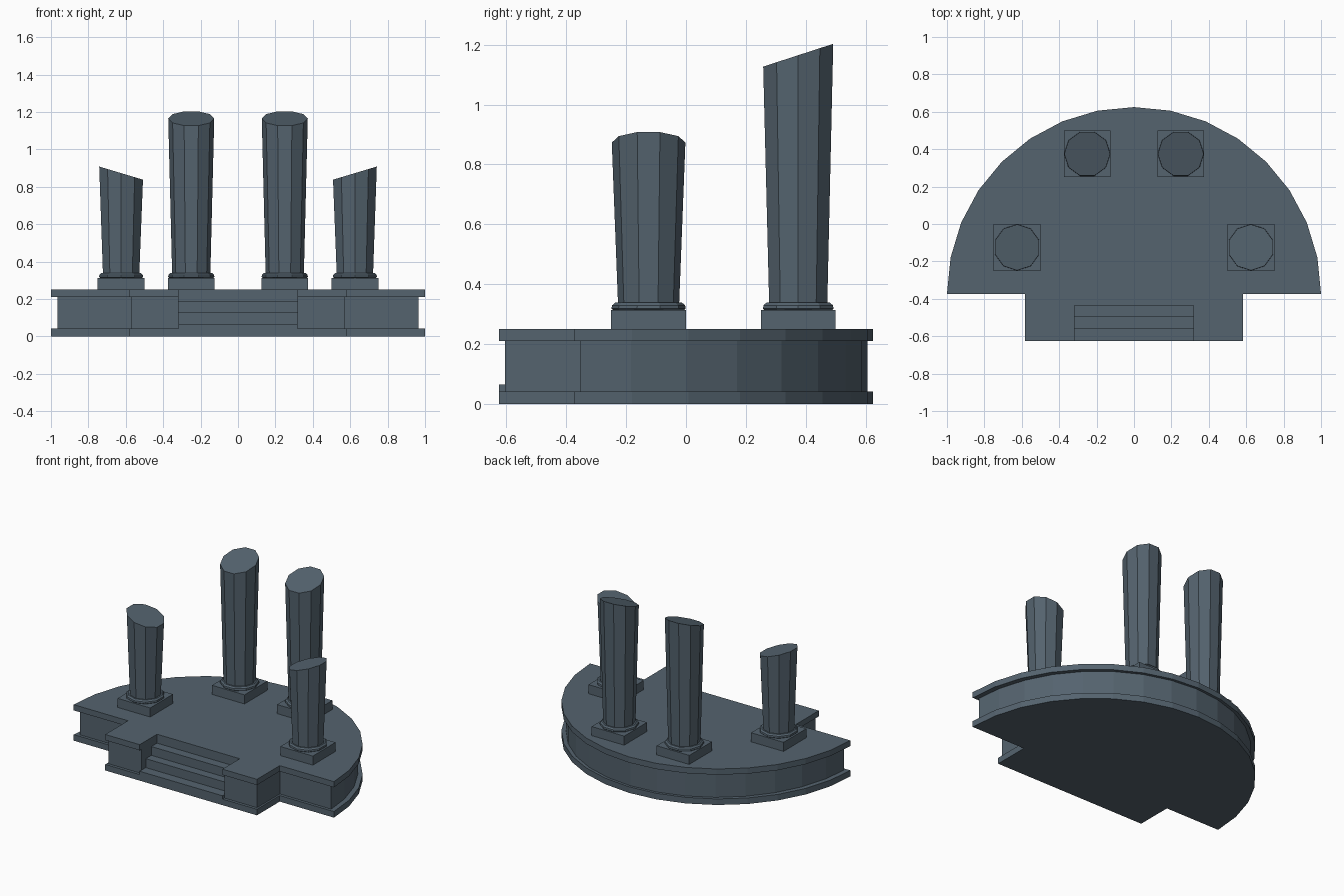
import bpy, bmesh, math

if "Cube" in bpy.data.objects:
    bpy.data.objects.remove(bpy.data.objects["Cube"])

stone = bpy.data.materials.new("slate_stone")
stone.diffuse_color = (0.089, 0.125, 0.157, 1)
stone.use_nodes = True
stone.node_tree.nodes["Principled BSDF"].inputs["Base Color"].default_value = stone.diffuse_color


def finish(name, bm):
    bmesh.ops.recalc_face_normals(bm, faces=bm.faces)
    me = bpy.data.meshes.new(name)
    bm.to_mesh(me)
    bm.free()
    me.materials.append(stone)
    ob = bpy.data.objects.new(name, me)
    bpy.context.collection.objects.link(ob)
    return ob


def extrude(name, pts, vec):
    """Solid made by sweeping a flat outline along a vector."""
    bm = bmesh.new()
    face = bm.faces.new([bm.verts.new(p) for p in pts])
    res = bmesh.ops.extrude_face_region(bm, geom=[face], use_keep_orig=True)
    bmesh.ops.translate(bm, vec=vec, verts=[v for v in res["geom"] if isinstance(v, bmesh.types.BMVert)])
    return finish(name, bm)


def platform(name, z0, z1, rx, ry, edge, block, front, notch):
    """Half-round slab with a front block, optionally notched for steps."""
    pts = [(rx * math.cos(math.pi * i / 16), -0.375 + ry * math.sin(math.pi * i / 16))
           for i in range(17)]
    pts[0], pts[-1] = (rx, edge), (-rx, edge)
    pts += [(-block, edge), (-block, front)]
    if notch:
        pts += [(-0.318, front), (-0.318, -0.435), (0.318, -0.435), (0.318, front)]
    pts += [(block, front), (block, edge)]
    return extrude(name, [(x, y, z0) for x, y in pts], (0, 0, z1 - z0))


# Stage: base slab, recessed wall, top slab
platform("base_slab", 0, 0.042, 1, 1, -0.375, 0.583, -0.625, False)
platform("recessed_wall", 0.042, 0.21, 0.965, 0.982, -0.355, 0.57, -0.605, True)
platform("top_slab", 0.21, 0.25, 1, 1, -0.375, 0.583, -0.625, True)

# Steps: stair profile swept across the notch
stairs = [(-0.625, 0.042), (-0.625, 0.065), (-0.558, 0.065), (-0.558, 0.127),
          (-0.497, 0.127), (-0.497, 0.188), (-0.435, 0.188), (-0.435, 0.042)]
extrude("front_steps", [(-0.318, y, z) for y, z in stairs], (0.636, 0, 0))


def lathe(name, x, y, profile, turn, slope=(0, 0)):
    """Ten-sided turned solid; the top ring may be slanted."""
    bm = bmesh.new()
    rings = []
    for k, (r, z) in enumerate(profile):
        ring = []
        for i in range(10):
            a = turn + math.tau * i / 10
            dx, dy = r * math.cos(a), r * math.sin(a)
            tilt = slope[0] * dx + slope[1] * dy if k == len(profile) - 1 else 0
            ring.append(bm.verts.new((x + dx, y + dy, z + tilt)))
        rings.append(ring)
    for a, b in zip(rings, rings[1:]):
        for i in range(10):
            j = (i + 1) % 10
            bm.faces.new((a[i], a[j], b[j], b[i]))
    bm.faces.new(rings[0][::-1])
    bm.faces.new(rings[-1])
    return finish(name, bm)


def column(name, x, y, top, turn, slope):
    h = 0.125
    extrude(name + "_plinth", [(x - h, y - h, 0.25), (x + h, y - h, 0.25),
                               (x + h, y + h, 0.25), (x - h, y + h, 0.25)], (0, 0, 0.063))
    lathe(name + "_ring", x, y, [(0.118, 0.313), (0.124, 0.318), (0.122, 0.329),
                                 (0.112, 0.338)], turn)
    lathe(name + "_shaft", x, y, [(0.102, 0.33), (0.123, top)], turn, slope)


# Broken columns, mirrored left and right
for side, label in ((-1, "left"), (1, "right")):
    column(label + "_back_column", side * 0.25, 0.375, 1.165, 0, (0, 0.325))
    column(label + "_front_column", side * 0.625, -0.125, 0.873, math.pi / 2, (side * 0.3, 0))
